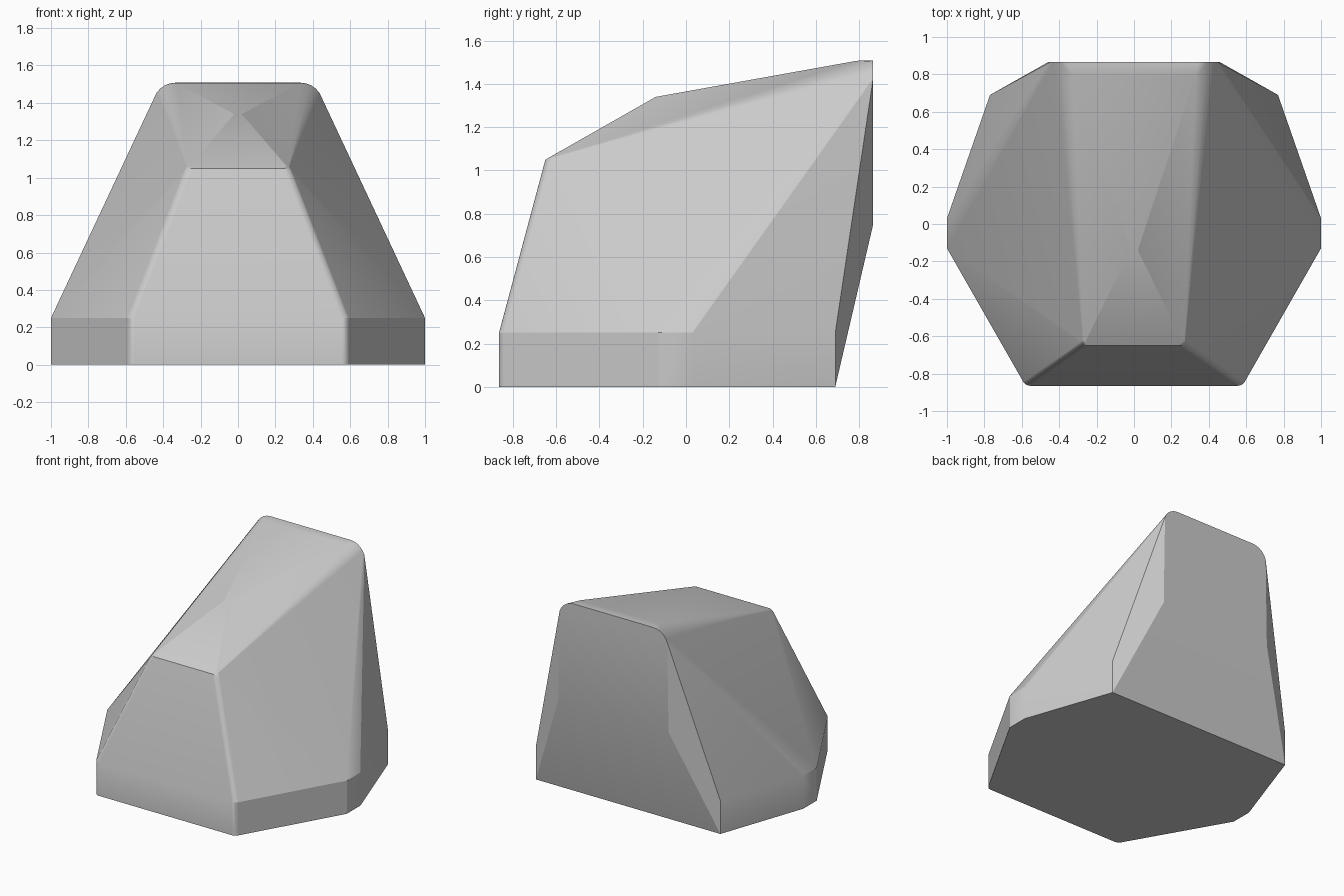
import bpy, bmesh, math
from mathutils import Vector

cube = bpy.data.objects.get("Cube")
if cube:
    bpy.data.objects.remove(cube, do_unlink=True)

stone = bpy.data.materials.new("stone grey")
stone.use_nodes = True
stone.diffuse_color = (0.6, 0.6, 0.6, 1)
stone.node_tree.nodes["Principled BSDF"].inputs["Base Color"].default_value = (0.6, 0.6, 0.6, 1)

# Key corners of the boulder, on the +x half
rim = 0.25
foot = [(0.58, -0.865), (1.0, -0.13), (1.0, 0.03), (0.77, 0.69)]
brow = (0.27, -0.65, 1.05)
points = [(x, y, z) for x, y in foot for z in (0, rim)]
points += [brow, (0.02, -0.14, 1.34), (0.46, 0.865, 0.75)]

# Rounded upper corner of the tall back edge
radius = 0.12
for i in range(6):
    a = math.radians(18 + 72 * i / 5)
    x, z = 0.335 + radius * math.cos(a), 1.388 + radius * math.sin(a)
    points.append((x, 0.865, z))
points.append((0.33, 0.79, 1.507))

# Faceted body wrapped around the mirrored corners
bm = bmesh.new()
for x, y, z in points:
    for side in (1, -1):
        bm.verts.new((x * side, y, z))
bmesh.ops.convex_hull(bm, input=bm.verts[:])
bmesh.ops.dissolve_limit(bm, angle_limit=math.radians(1),
                         verts=bm.verts[:], edges=bm.edges[:])


def near(v, p):
    return (Vector((abs(v.co.x), v.co.y, v.co.z)) - Vector(p)).length < 0.01


# Worn front corner edges
fx, fy = foot[0]
worn = [((fx, fy, 0), (fx, fy, rim)), ((fx, fy, rim), brow)]
soft = [e for e in bm.edges for p, q in worn
        if e.verts[0].co.x * e.verts[1].co.x > 0
        and (near(e.verts[0], p) and near(e.verts[1], q)
             or near(e.verts[0], q) and near(e.verts[1], p))]
bmesh.ops.bevel(bm, geom=soft, offset=0.025, segments=4, profile=0.5,
                affect='EDGES', clamp_overlap=True)
bmesh.ops.recalc_face_normals(bm, faces=bm.faces[:])

mesh = bpy.data.meshes.new("boulder")
bm.to_mesh(mesh)
bm.free()
mesh.materials.append(stone)
boulder = bpy.data.objects.new("boulder", mesh)
bpy.context.collection.objects.link(boulder)

# Smooth the rounded corners and keep the facets crisp
bpy.ops.object.select_all(action='DESELECT')
boulder.select_set(True)
bpy.context.view_layer.objects.active = boulder
bpy.ops.object.shade_smooth_by_angle(angle=math.radians(20))
weighted = boulder.modifiers.new("even shading", 'WEIGHTED_NORMAL')
weighted.keep_sharp = True
